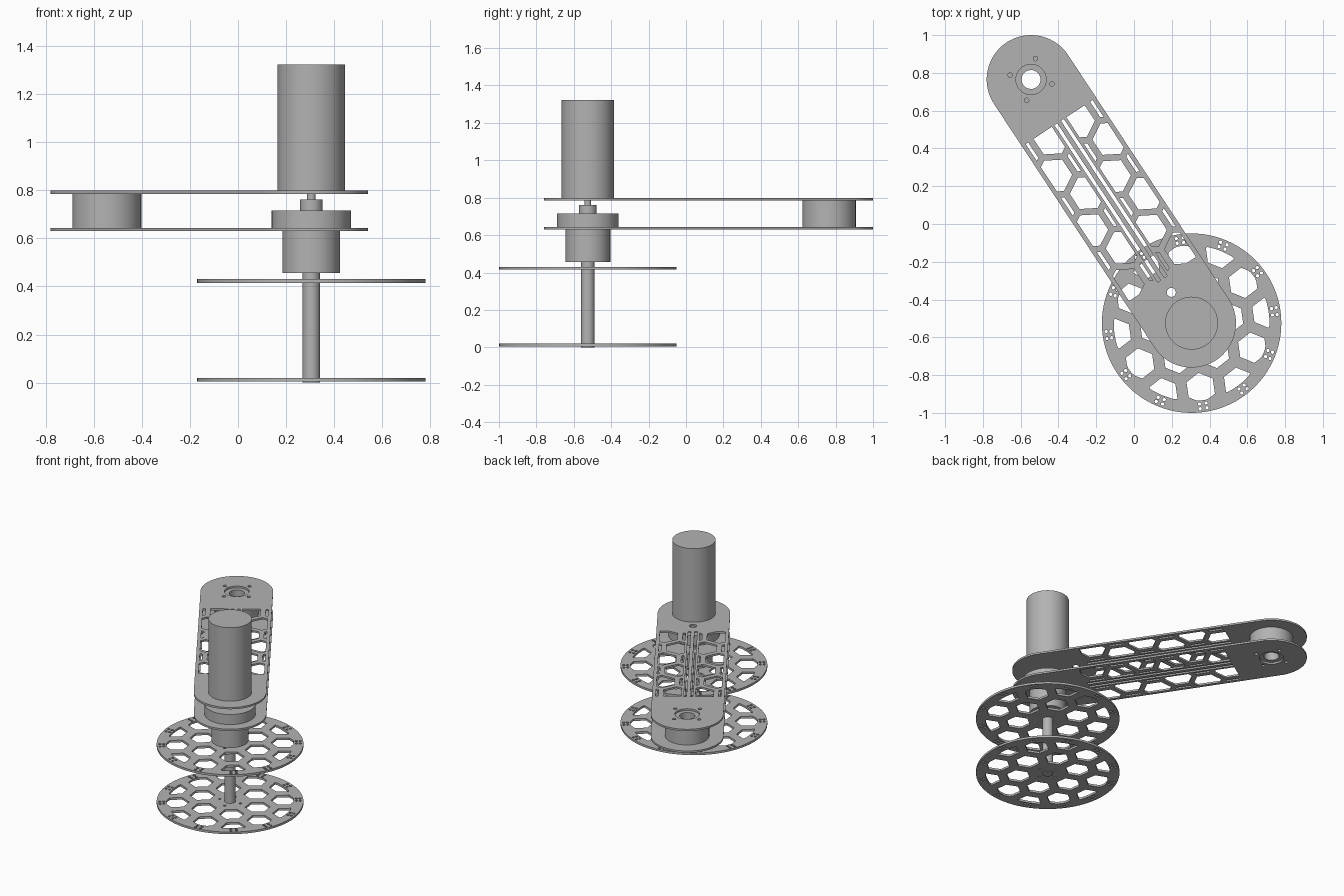
import bpy, math
from math import cos, sin, pi, radians
from mathutils import Vector

if "Cube" in bpy.data.objects:
    bpy.data.objects.remove(bpy.data.objects["Cube"])

metal = bpy.data.materials.new("grey_metal")
metal.use_nodes = True
GREY = (0.45, 0.45, 0.45, 1)
metal.diffuse_color = GREY
metal.node_tree.nodes["Principled BSDF"].inputs["Base Color"].default_value = GREY

PIVOT = Vector((0.305, -0.525))      # motor axis
TIP = Vector((-0.545, 0.765))        # far end of the arm
ALONG = (TIP - PIVOT).normalized()
ACROSS = Vector((ALONG.y, -ALONG.x))
REACH = (TIP - PIVOT).length


def polar(r, a):
    return Vector((r * cos(a), r * sin(a)))


def ring(c, r, n=16, start=0.0, sweep=2 * pi):
    return [c + polar(r, start + sweep * i / n) for i in range(n)]


def clip(poly, axis, limit, sign):
    """Keep the part of a convex outline on one side of an axis-aligned line."""
    out = []
    for p, q in zip(poly, poly[1:] + poly[:1]):
        dp, dq = sign * (p[axis] - limit), sign * (q[axis] - limit)
        if dp >= 0:
            out.append(p)
        if dp * dq < 0:
            out.append(p.lerp(q, dp / (dp - dq)))
    return out


def finish(ob):
    ob.data.materials.clear()
    ob.data.materials.append(metal)
    bpy.ops.object.select_all(action='DESELECT')
    ob.select_set(True)
    bpy.context.view_layer.objects.active = ob
    bpy.ops.object.shade_smooth_by_angle(angle=radians(30))


def plate(name, outlines, z0, z1):
    """Flat sheet from an outer outline followed by its holes."""
    cu = bpy.data.curves.new(name, 'CURVE')
    cu.dimensions, cu.fill_mode = '2D', 'BOTH'
    cu.extrude = (z1 - z0) / 2
    for pts in outlines:
        sp = cu.splines.new('POLY')
        sp.points.add(len(pts) - 1)
        for p, v in zip(sp.points, pts):
            p.co = (v.x, v.y, 0, 1)
        sp.use_cyclic_u = True
    ob = bpy.data.objects.new(name, cu)
    ob.location.z = (z0 + z1) / 2
    bpy.context.collection.objects.link(ob)
    bpy.ops.object.select_all(action='DESELECT')
    ob.select_set(True)
    bpy.context.view_layer.objects.active = ob
    bpy.ops.object.convert(target='MESH')
    finish(bpy.context.object)


def cylinder(name, r, z0, z1, c=PIVOT):
    bpy.ops.mesh.primitive_cylinder_add(vertices=64, radius=r, depth=z1 - z0,
                                        location=(c.x, c.y, (z0 + z1) / 2))
    ob = bpy.context.object
    ob.name = name
    finish(ob)


# Round discs: honeycomb holes, rim screw groups, centre screws
PITCH, TURN = 0.2, radians(8)
disc = [ring(PIVOT, 0.475, 96)]
for k in range(6):
    a = TURN + k * pi / 3
    for r, b in ((PITCH, a), (PITCH * 3 ** 0.5, a + pi / 6), (2 * PITCH, a)):
        corners = ring(polar(r, b), 0.081, 6, TURN + pi / 6)
        hexagon = []
        for p, q in zip(corners, corners[1:] + corners[:1]):
            for t in range(4):
                v = p.lerp(q, t / 4)
                hexagon.append(PIVOT + v * min(1, 0.412 / v.length))
        disc.append(hexagon)
for k in range(12):
    a = TURN + k * pi / 6
    for r in (0.43, 0.455):
        for s in (-0.04, 0.04):
            disc.append(ring(PIVOT + polar(r, a + s), 0.009, 10))
for k in range(4):
    disc.append(ring(PIVOT + polar(0.075, k * pi / 2 + TURN), 0.009, 10))
plate("lower_disc", disc, 0.005, 0.02)
plate("upper_disc", disc, 0.415, 0.43)

# Arm plates: rounded bar with two honeycomb strips, long slots and screw holes
heading = math.atan2(ALONG.y, ALONG.x)
arm = [ring(TIP, 0.235, 48, heading - pi / 2, pi) + [TIP - ACROSS * 0.235]
       + ring(PIVOT, 0.235, 48, heading + pi / 2, pi) + [PIVOT + ACROSS * 0.235]]
cells = []
INNER, OUTER, NEAR, FAR = 0.046, 0.212, 0.28, 1.275
for row in range(6):
    for col in range(2):
        v = 0.079 + (row % 2) * PITCH / 2 + (col if row % 2 == 0 else -col) * PITCH
        h = ring(Vector((1.225 - row * PITCH * 0.866, v)), 0.096, 6)
        for axis, limit, sign in ((1, INNER, 1), (1, OUTER, -1), (0, NEAR, 1), (0, FAR, -1)):
            h = clip(h, axis, limit, sign)
        cells.append(h)
cells.append([Vector(p) for p in ((NEAR, 0.012), (FAR, 0.012), (FAR, 0.03), (NEAR, 0.03))])
for side in (-1, 1):
    for h in cells:
        arm.append([PIVOT + ALONG * p.x + ACROSS * (p.y * side) for p in h])
arm.append(ring(PIVOT + ALONG * 0.195, 0.024))
arm.append(ring(TIP, 0.08, 40))
for k in range(4):
    arm.append(ring(TIP + polar(0.113, radians(78) + k * pi / 2), 0.012))
plate("lower_arm_plate", arm, 0.63, 0.643)
plate("upper_arm_plate", arm, 0.785, 0.798)

# Hollow spacer at the arm tip
plate("tip_spacer", [ring(TIP, 0.143, 64), ring(TIP, 0.05, 40)], 0.643, 0.785)

# Drive stack on the motor axis
cylinder("main_shaft", 0.036, 0.0, 0.46)
cylinder("gearbox", 0.12, 0.455, 0.63)
cylinder("bearing_flange", 0.165, 0.643, 0.715)
cylinder("shaft_coupler", 0.047, 0.715, 0.762)
cylinder("motor_shaft", 0.018, 0.762, 0.79)
cylinder("motor", 0.14, 0.798, 1.323)
